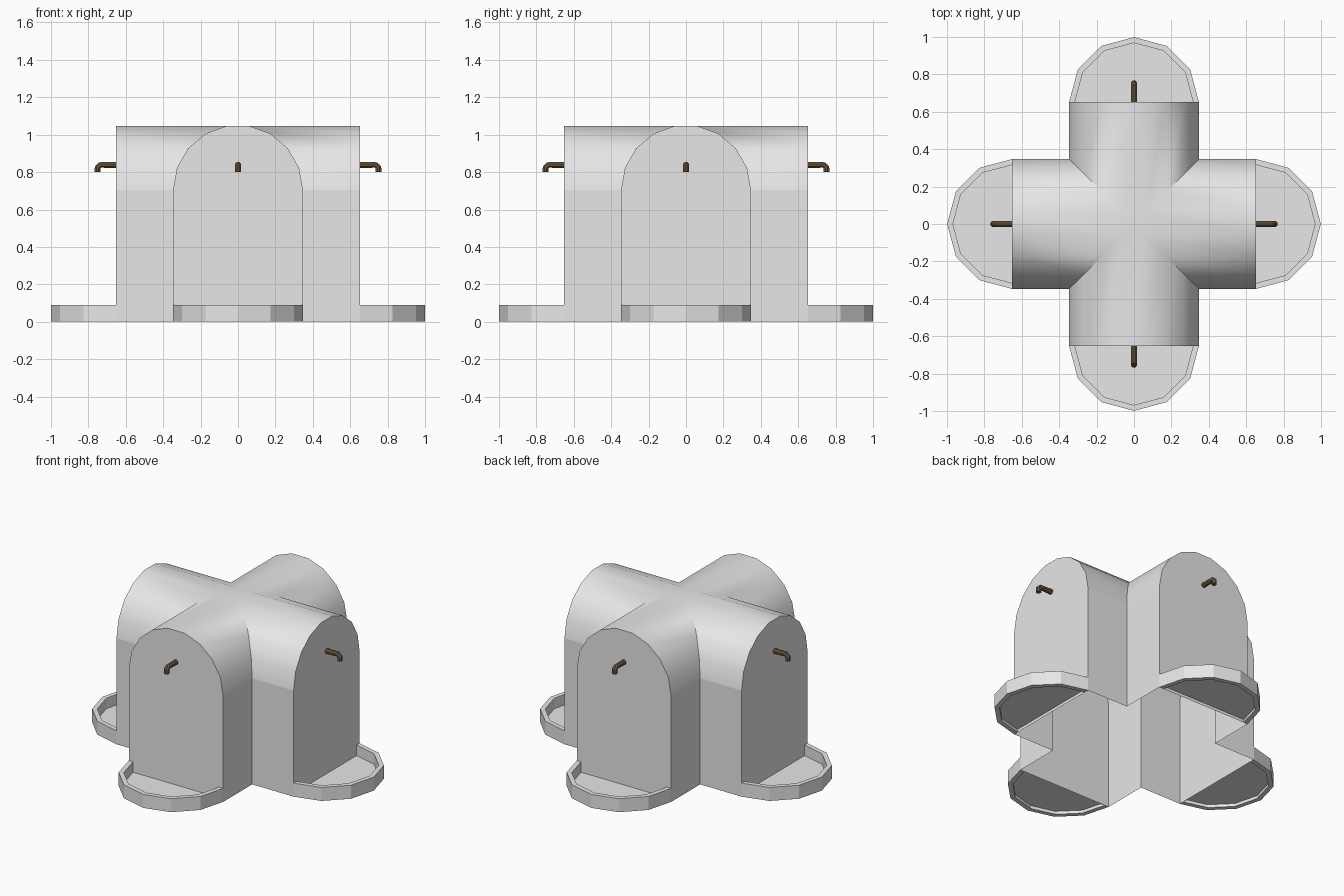
import bpy
import bmesh
from math import sin, cos, pi, radians
from mathutils import Matrix, Vector

cube = bpy.data.objects.get("Cube")
if cube:
    bpy.data.objects.remove(cube, do_unlink=True)

R = 0.347        # half width of an arm, also the basin radius
END = 0.652      # distance from the centre to an arm's end wall
SPRING = 0.705   # height where the arch begins
SIDES = ("front", "left", "back", "right")


def material(name, rgb):
    mat = bpy.data.materials.new(name)
    mat.use_nodes = True
    mat.diffuse_color = (*rgb, 1)
    mat.node_tree.nodes["Principled BSDF"].inputs["Base Color"].default_value = (*rgb, 1)
    return mat


stone = material("grey stone", (0.8, 0.8, 0.8))
bronze = material("brown bronze", (0.16, 0.10, 0.05))


def finish(name, bm, mat):
    mesh = bpy.data.meshes.new(name)
    bm.to_mesh(mesh)
    bm.free()
    mesh.materials.append(mat)
    obj = bpy.data.objects.new(name, mesh)
    bpy.context.collection.objects.link(obj)
    return obj


def strip(bm, a, b, closed=False):
    """Skin two rows of vertices with quads."""
    n = len(a)
    return [bm.faces.new((a[i], a[(i + 1) % n], b[(i + 1) % n], b[i]))
            for i in range(n if closed else n - 1)]


def row(bm, points):
    return [bm.verts.new(p) for p in points]


# Cross-shaped vaulted body, open underneath, with mitred arms
arch = [(R * cos(radians(a)), SPRING + R * sin(radians(a))) for a in range(0, 181, 20)]
profile = [(R, 0)] + arch + [(-R, 0)]
bm = bmesh.new()
for k in range(4):
    inner = row(bm, [(x, -abs(x), z) for x, z in profile])
    outer = row(bm, [(x, -END, z) for x, z in profile])
    strip(bm, inner, outer)
    bm.faces.new(outer)
    bmesh.ops.rotate(bm, verts=inner + outer, matrix=Matrix.Rotation(k * pi / 2, 3, 'Z'))
bmesh.ops.remove_doubles(bm, verts=bm.verts, dist=0.0005)
crown = [v for v in bm.verts if v.co.xy.length < 0.1]
bmesh.ops.contextual_create(bm, geom=crown)
bmesh.ops.recalc_face_normals(bm, faces=bm.faces)
for f in bm.faces:
    f.smooth = True
for e in bm.edges:
    springline = all(abs(v.co.z - SPRING) < 0.001 for v in e.verts)
    e.smooth = not springline and e.calc_face_angle(pi) < radians(30)
finish("vaulted_body", bm, stone)


def half_ring(radius, z):
    return [(radius * cos(i * pi / 6), -END - radius * sin(i * pi / 6), z) for i in range(7)]


def basin_rim():
    bm = bmesh.new()
    section = ((R, 0), (R, 0.09), (R - 0.031, 0.09), (R - 0.031, 0))
    rows = [row(bm, half_ring(r, z)) for r, z in section]
    for i in range(4):
        strip(bm, rows[i], rows[(i + 1) % 4])
    bmesh.ops.recalc_face_normals(bm, faces=bm.faces)
    return bm


def basin_floor():
    bm = bmesh.new()
    face = bm.faces.new(row(bm, half_ring(R - 0.031, 0.02)))
    face.normal_update()
    if face.normal.z < 0:
        face.normal_flip()
    return bm


def spout():
    bm = bmesh.new()
    # each station: reach, height, tilt of the tube section
    path = ((END - 0.01, 0.838, 0), (0.738, 0.838, 22), (0.751, 0.825, 68), (0.751, 0.80, 90))
    rings = []
    for reach, z, tilt in path:
        up = Vector((0, -sin(radians(tilt)), cos(radians(tilt))))
        centre = Vector((0, -reach, z))
        rings.append(row(bm, [centre + 0.017 * (Vector((cos(t), 0, 0)) + up * sin(t))
                              for t in [(i + 0.5) * pi / 4 for i in range(8)]]))
    for a, b in zip(rings, rings[1:]):
        strip(bm, a, b, closed=True)
    bm.faces.new(rings[0])
    bm.faces.new(rings[-1])
    bmesh.ops.recalc_face_normals(bm, faces=bm.faces)
    return bm


# A basin and a spout at the end of every arm
for k, side in enumerate(SIDES):
    for part, build, mat in (("basin_rim", basin_rim, stone),
                             ("basin_floor", basin_floor, stone),
                             ("spout", spout, bronze)):
        bm = build()
        bmesh.ops.rotate(bm, verts=bm.verts, matrix=Matrix.Rotation(k * pi / 2, 3, 'Z'))
        finish(f"{side}_{part}", bm, mat)
